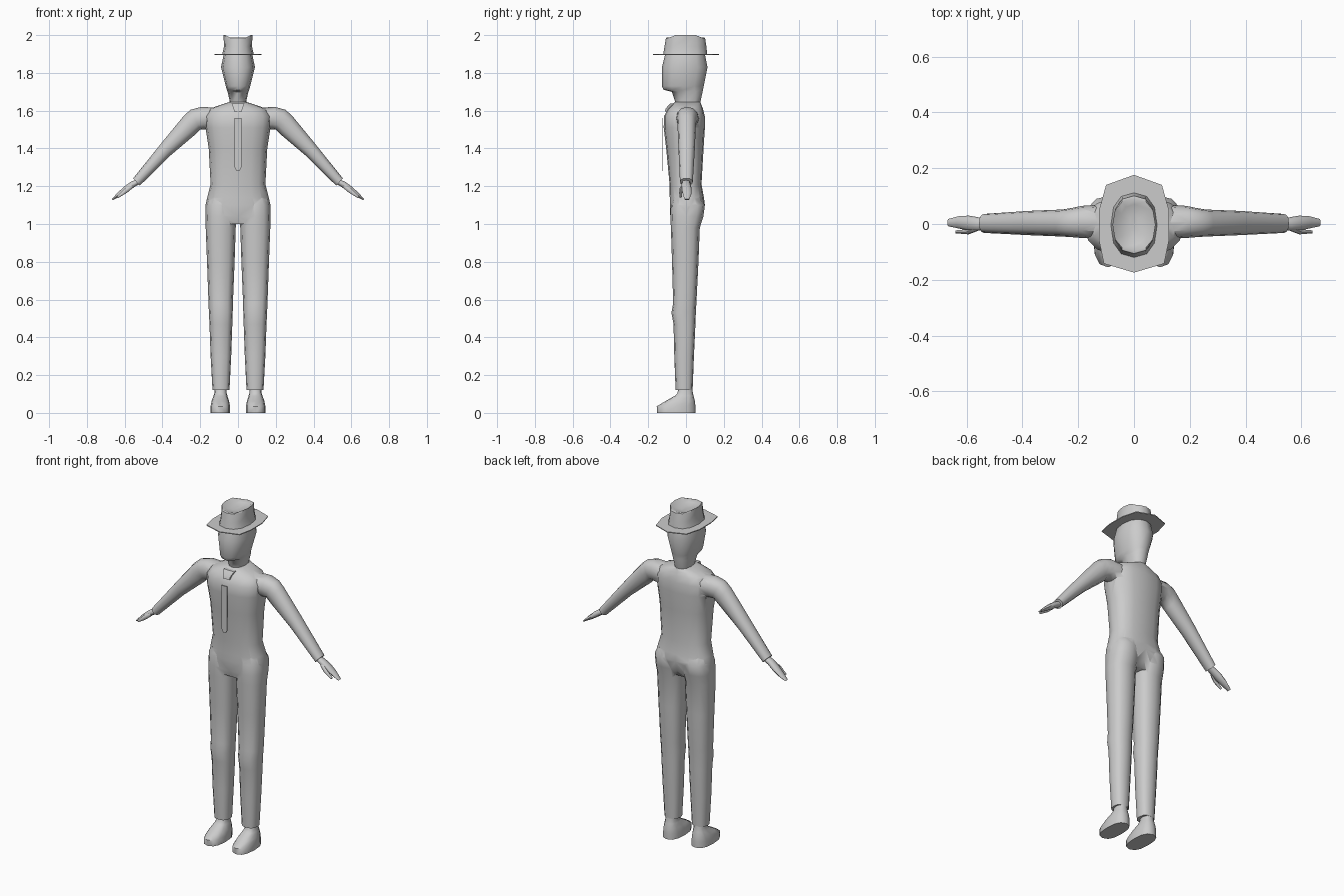
import bpy, bmesh, math
from mathutils import Vector

grey = bpy.data.materials.new("plain grey")
grey.diffuse_color = (0.6, 0.6, 0.6, 1)


def finish(name, bm, angle):
    bmesh.ops.recalc_face_normals(bm, faces=bm.faces)
    me = bpy.data.meshes.new(name)
    bm.to_mesh(me)
    bm.free()
    me.materials.append(grey)
    ob = bpy.data.objects.new(name, me)
    bpy.context.collection.objects.link(ob)
    smooth(ob, angle)
    return ob


def smooth(ob, angle):
    bpy.ops.object.select_all(action='DESELECT')
    ob.select_set(True)
    bpy.context.view_layer.objects.active = ob
    bpy.ops.object.shade_smooth_by_angle(angle=math.radians(angle))


def loft(name, rings, side=1, angle=60):
    """Skin a list of equal rings and cap both ends."""
    bm = bmesh.new()
    vs = [[bm.verts.new((p[0] * side, p[1], p[2])) for p in r] for r in rings]
    n = len(vs[0])
    for a, b in zip(vs, vs[1:]):
        for i in range(n):
            j = (i + 1) % n
            bm.faces.new((a[i], a[j], b[j], b[i]))
    bm.faces.new(vs[0])
    bm.faces.new(vs[-1])
    return finish(name, bm, angle)


def unit(n, power):
    """Rounded-box outline; power 1 is a circle, smaller is boxier."""
    for k in range(n):
        t = 2 * math.pi * k / n
        c, s = math.cos(t), math.sin(t)
        yield (math.copysign(abs(c) ** power, c), math.copysign(abs(s) ** power, s))


def level(z, x0, x1, y0, y1, n=12, power=0.8):
    """Horizontal ring filling a box."""
    return [((x0 + x1) / 2 + c * (x1 - x0) / 2, (y0 + y1) / 2 + s * (y1 - y0) / 2, z)
            for c, s in unit(n, power)]


def slant(xt, zt, xb, zb, y0, y1, n=12, power=0.9):
    """Ring across a limb, from its top point to its bottom point."""
    return [((xt + xb) / 2 + c * (xt - xb) / 2, (y0 + y1) / 2 + s * (y1 - y0) / 2,
             (zt + zb) / 2 + c * (zt - zb) / 2) for c, s in unit(n, power)]


# Suit: torso, then arms and legs merged into it
suit = loft("suit", [level(z, -w, w, a, b, 16) for z, w, a, b in [
    (1.00, .150, -.07, .06), (1.04, .170, -.083, .085), (1.10, .172, -.086, .10),
    (1.14, .163, -.086, .095), (1.21, .145, -.087, .082), (1.40, .155, -.105, .093),
    (1.51, .172, -.118, .10), (1.57, .175, -.117, .10), (1.61, .150, -.095, .09),
    (1.63, .095, -.075, .082), (1.645, .05, -.06, .077)]])

limbs = []
for s in (1, -1):
    limbs.append(loft("sleeve", [slant(*r) for r in [
        (.10, 1.615, .10, 1.50, -.055, .07), (.195, 1.620, .18, 1.50, -.05, .065),
        (.25, 1.605, .20, 1.50, -.047, .057), (.285, 1.575, .225, 1.475, -.045, .052),
        (.40, 1.435, .355, 1.365, -.04, .047), (.555, 1.242, .52, 1.203, -.032, .036)]], s))
    limbs.append(loft("trouser_leg", [level(*r) for r in [
        (.12, .045, .135, -.055, .035), (.30, .036, .145, -.062, .042),
        (.47, .030, .151, -.066, .05), (.53, .028, .154, -.077, .052),
        (.58, .027, .156, -.068, .055), (.80, .018, .164, -.074, .066),
        (.98, .012, .171, -.08, .073), (1.04, .008, .172, -.083, .092),
        (1.10, .008, .170, -.08, .10), (1.14, .02, .155, -.07, .08)]], s))

for limb in limbs:
    mod = suit.modifiers.new("join", 'BOOLEAN')
    mod.operation = 'UNION'
    mod.solver = 'EXACT'
    mod.object = limb
    bpy.context.view_layer.objects.active = suit
    bpy.ops.object.modifier_apply(modifier=mod.name)
    bpy.data.objects.remove(limb)
smooth(suit, 60)

# Hands, thumbs and shoes
for s, tag in ((1, "left"), (-1, "right")):
    loft(tag + "_hand", [slant(*r, n=8) for r in [
        (.53, 1.238, .515, 1.215, -.02, .022), (.565, 1.225, .55, 1.195, -.024, .024),
        (.60, 1.20, .583, 1.172, -.024, .03), (.635, 1.168, .622, 1.148, -.016, .028),
        (.668, 1.133, .662, 1.127, -.008, .018)]], s)
    loft(tag + "_thumb", [slant(*r, n=6) for r in [
        (.565, 1.212, .555, 1.192, -.025, -.005), (.60, 1.188, .588, 1.165, -.038, -.018),
        (.64, 1.148, .634, 1.138, -.034, -.022)]], s)
    loft(tag + "_shoe", [level(*r) for r in [
        (0, .042, .146, -.153, .05), (.035, .042, .145, -.155, .05),
        (.062, .047, .140, -.11, .047), (.09, .056, .130, -.06, .04),
        (.105, .060, .125, -.045, .036), (.14, .060, .122, -.04, .034)]], s, 45)

# Head and neck
loft("head", [level(z, -w, w, a, b, 12, .85) for z, w, a, b in [
    (1.60, .043, -.045, .065), (1.65, .044, -.058, .077), (1.70, .055, -.075, .088),
    (1.71, .059, -.118, .09), (1.73, .065, -.128, .094), (1.83, .09, -.127, .114),
    (1.90, .075, -.11, .10)]], angle=50)

# Hat crown with a dented top
crown = [level(z, -w, w, a, b, 12, .85) for z, w, a, b in [
    (1.90, .083, -.12, .112), (1.94, .074, -.114, .108), (1.985, .076, -.106, .101),
    (2.00, .077, -.095, .09), (1.98, .05, -.075, .07), (1.972, .015, -.04, .035)]]
crown[3] = [(x, y, z - (.012 if abs(x) < .05 else 0)) for x, y, z in crown[3]]
loft("hat_crown", crown, angle=40)

# Hat brim
half = [(0, -.174), (.108, -.142), (.125, -.06), (.125, .05), (.10, .14), (0, .176)]
outline = half + [(-x, y) for x, y in half[-2:0:-1]]
loft("hat_brim", [[(x, y, z) for x, y in outline] for z in (1.896, 1.901)], angle=30)

# Tie and its knot
tie = [(-.018, 1.56), (.018, 1.56), (.018, 1.30), (.008, 1.281), (-.008, 1.281), (-.018, 1.30)]
loft("tie", [[(x, y, z) for x, z in tie] for y in (-.128, -.124)], angle=30)
loft("tie_knot", [[(-w, a, z), (w, a, z), (w, b, z), (-w, b, z)] for z, w, a, b in [
    (1.595, .020, -.112, -.06), (1.612, .024, -.107, -.05), (1.637, .034, -.085, -.04)]], angle=30)
